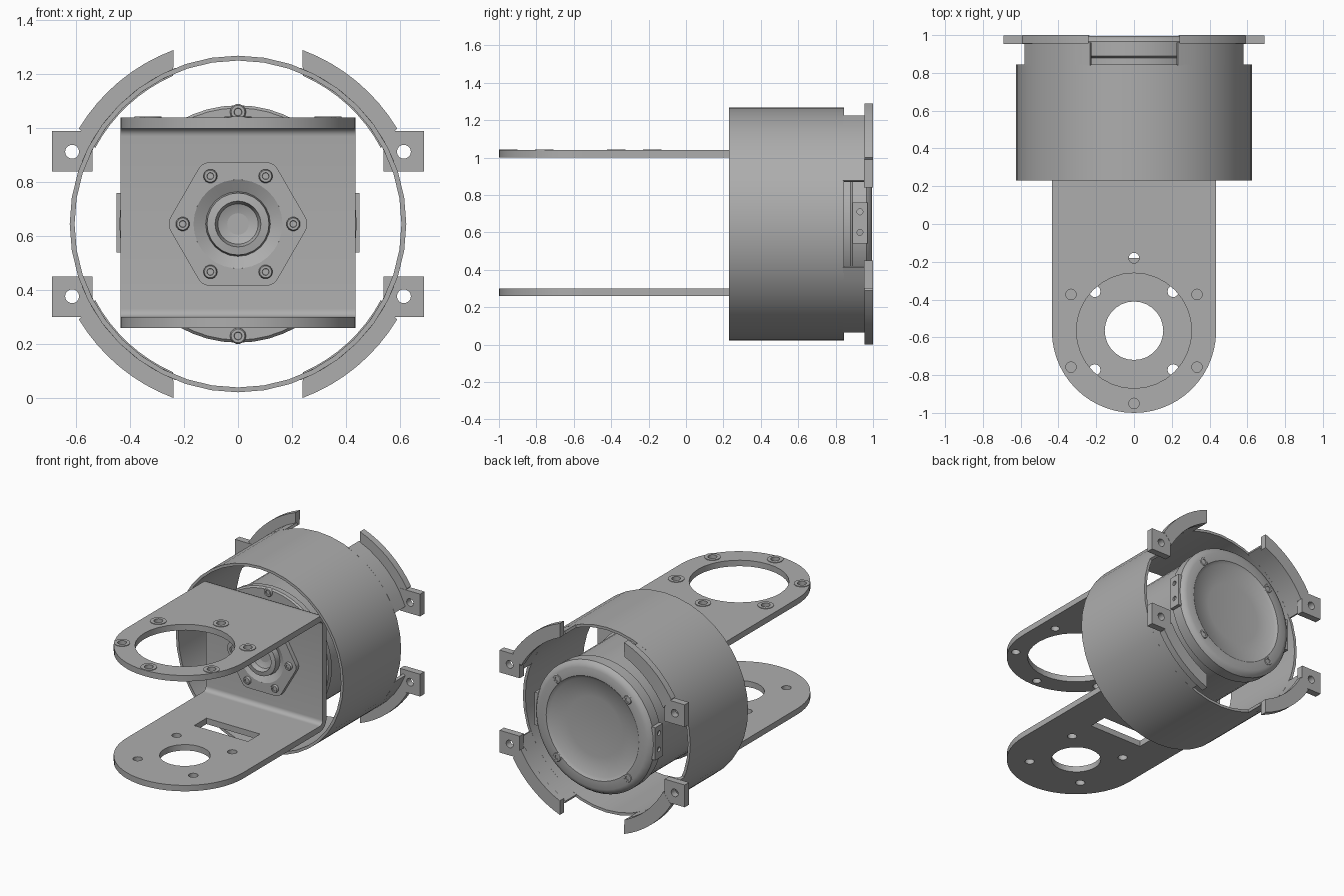
import bpy, bmesh, math
from mathutils import Matrix

cube = bpy.data.objects.get("Cube")
if cube:
    bpy.data.objects.remove(cube, do_unlink=True)

grey = bpy.data.materials.new("satin_grey")
grey.use_nodes = True
colour = (0.42, 0.42, 0.42, 1)
grey.diffuse_color = colour
grey.node_tree.nodes["Principled BSDF"].inputs["Base Color"].default_value = colour

CZ = 0.645           # height of the motor axis
PY = -0.565          # centre of the rounded arm ends
HALF = 0.435         # half width of the bracket

# Orientations for flat outlines: lying, facing front, facing sideways
LYING = Matrix.Identity(4)
FACING = Matrix(((1, 0, 0, 0), (0, 0, -1, 0), (0, 1, 0, CZ), (0, 0, 0, 1)))
SIDEWAYS = Matrix(((0, 0, 1, 0), (1, 0, 0, 0), (0, 1, 0, 0), (0, 0, 0, 1)))


def finish(name, bm):
    bmesh.ops.remove_doubles(bm, verts=bm.verts, dist=0.0002)
    bmesh.ops.recalc_face_normals(bm, faces=bm.faces)
    mesh = bpy.data.meshes.new(name)
    bm.to_mesh(mesh)
    bm.free()
    mesh.materials.clear()
    mesh.materials.append(grey)
    mesh.shade_smooth()
    mesh.set_sharp_from_angle(angle=math.radians(35))
    obj = bpy.data.objects.new(name, mesh)
    bpy.context.collection.objects.link(obj)
    return obj


def arc(r, a0, a1, n, cx=0, cy=0):
    angles = [math.radians(a0 + (a1 - a0) * i / n) for i in range(n + 1)]
    return [(cx + r * math.cos(a), cy + r * math.sin(a)) for a in angles]


def circle(r, cx=0, cy=0, n=20):
    return arc(r, 0, 360, n, cx, cy)[:-1]


def rect(x0, x1, y0, y1):
    return [(x0, y0), (x1, y0), (x1, y1), (x0, y1)]


def plate(name, outlines, w0, w1, frame):
    """Extrude an outline with holes between w0 and w1 along the frame normal."""
    curve = bpy.data.curves.new(name + "_outline", "CURVE")
    curve.dimensions = "2D"
    curve.fill_mode = "BOTH"
    curve.extrude = (w1 - w0) / 2
    for pts in outlines:
        spline = curve.splines.new("POLY")
        spline.points.add(len(pts) - 1)
        for p, (x, y) in zip(spline.points, pts):
            p.co = (x, y, 0, 1)
        spline.use_cyclic_u = True
    temp = bpy.data.objects.new(name + "_outline", curve)
    bm = bmesh.new()
    mesh = temp.to_mesh()
    bm.from_mesh(mesh)
    temp.to_mesh_clear()
    bpy.data.objects.remove(temp)
    bpy.data.curves.remove(curve)
    bm.transform(frame @ Matrix.Translation((0, 0, (w0 + w1) / 2)))
    return finish(name, bm)


def upright(name, outlines, y0, y1):
    return plate(name, outlines, -y1, -y0, FACING)


def lathe(name, profile, n=40, x=0, z=0):
    """Revolve (radius, y) points about an axis along y."""
    bm = bmesh.new()
    verts = [bm.verts.new((r, y, 0)) for r, y in profile]
    edges = [bm.edges.new(pair) for pair in zip(verts, verts[1:])]
    bmesh.ops.spin(bm, geom=verts + edges, cent=(0, 0, 0), axis=(0, 1, 0),
                   angle=math.tau, steps=n)
    bm.transform(Matrix.Translation((x, 0, CZ + z)))
    return finish(name, bm)


def bolt(name, r, base, tip, x, z):
    """Socket head bolt with a small recess at its tip."""
    step = (base - tip) * 0.3
    lathe(name, [(0, base), (r, base), (r, tip + step), (r * 0.85, tip),
                 (r * 0.5, tip), (r * 0.45, tip + step), (0, tip + step)], 14, x, z)


# Bracket arms: wide opening above, small bore and slot below
arm = arc(HALF, 180, 360, 28, 0, PY) + [(HALF, 0.24), (-HALF, 0.24)]
ring_holes = [circle(0.028, x, y, 12) for x, y in arc(0.385, 30, 330, 5, 0, PY)]
plate("upper_arm", [arm, circle(0.305, 0, PY, 32)] + ring_holes, 1.0, 1.04, LYING)
bore_holes = [circle(0.03, x, y, 12) for x, y in arc(0.293, 45, 315, 3, 0, PY)]
plate("lower_arm", [arm, circle(0.155, 0, PY, 28), rect(-0.2, 0.2, -0.18, -0.05)]
      + bore_holes, 0.26, 0.30, LYING)

# Raised collars round the holes of the upper arm
for x, y in arc(0.385, 30, 330, 5, 0, PY):
    plate("hole_collar", [circle(0.05, x, y, 16), circle(0.028, x, y, 12)],
          1.038, 1.044, LYING)

# Bracket web with rounded bends into both arms
web = ([(0.24, 1.04)] + arc(0.07, 90, 0, 6, 0.25, 0.97) + arc(0.07, 0, -90, 6, 0.25, 0.33)
       + [(0.24, 0.26), (0.24, 0.30)] + arc(0.03, -90, 0, 6, 0.25, 0.33)
       + arc(0.03, 0, 90, 6, 0.25, 0.97) + [(0.24, 1.0)])
plate("bracket_web", [web], -HALF, HALF, SIDEWAYS)

# Hexagonal output boss with rounded corners
hexagon = []
for k in range(6):
    a = math.radians(60 * k)
    hexagon += arc(0.05, 60 * k - 30, 60 * k + 30, 5,
                   0.207 * math.cos(a), 0.207 * math.sin(a))
upright("hex_boss", [hexagon, circle(0.165, n=30)], 0.25, 0.285)
lathe("output_hub", [(0.166, 0.25), (0.12, 0.275), (0.115, 0.235), (0.085, 0.23),
                     (0.075, 0.265), (0.04, 0.28), (0, 0.282)], 24)
for x, z in arc(0.205, 0, 300, 5):
    bolt("boss_bolt", 0.026, 0.255, 0.235, x, z)

# Motor body with front flange and rounded, dished rear cap
lathe("motor_body", [
    (0, 0.325), (0.43, 0.325), (0.44, 0.335), (0.44, 0.37), (0.425, 0.38),
    (0.425, 0.88), (0.44, 0.89), (0.44, 0.965), (0.425, 0.985), (0.4, 0.995),
    (0.345, 0.995), (0.325, 0.98), (0.2, 0.965), (0, 0.96)], 48)
for s in (-1, 1):
    bolt("flange_bolt", 0.03, 0.335, 0.312, 0, s * 0.415)
for x, z in arc(0.372, 45, 315, 3):
    bolt("cap_bolt", 0.03, 0.985, 0.999, x, z)

# Side connector blocks with two sockets each
for s in (-1, 1):
    block = rect(0.89, 0.97, 0.54, 0.76)
    holes = [circle(0.016, 0.93, z, 12) for z in (0.60, 0.71)]
    w = sorted((s * 0.41, s * 0.45))
    plate("connector_block", [block] + holes, w[0], w[1], SIDEWAYS)

# Outer shell: full ring, then four rear walls separated by notches
OUT, IN = 0.624, 0.606
upright("shell_ring", [circle(OUT, n=40), circle(IN, n=40)], 0.23, 0.845)
for k in range(4):
    a0, a1 = 90 * k + 21.8, 90 * k + 68.2
    upright("shell_rear_wall", [arc(OUT, a0, a1, 6) + arc(IN, a1, a0, 6)], 0.84, 0.96)

# Mounting flanges and drilled ears at the rear corners
for sx in (-1, 1):
    for sz in (-1, 1):
        def flip(points):
            return [(sx * x, sz * y) for x, y in points]
        upright("mounting_flange",
                [flip(arc(0.688, 31, 69.6, 8) + arc(0.6, 66.4, 28, 8))], 0.955, 1.0)
        ear = rect(0.54, 0.69, 0.195, 0.345)
        upright("mounting_ear", [flip(ear), flip(circle(0.026, 0.615, 0.268, 14))],
                0.953, 0.999)
